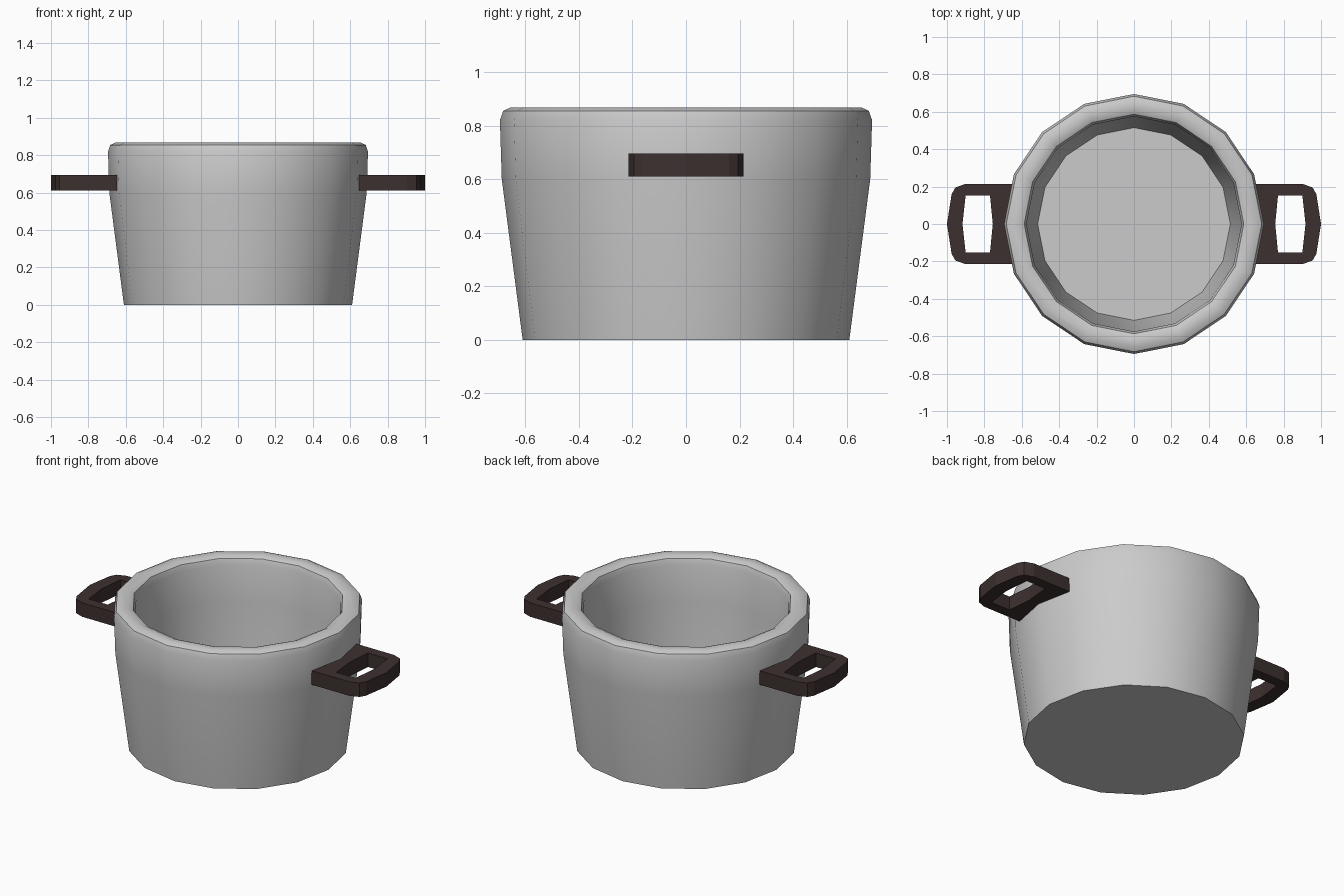
import bpy, bmesh, math

if "Cube" in bpy.data.objects:
    bpy.data.objects.remove(bpy.data.objects["Cube"])


def link_mesh(name, bm):
    bmesh.ops.remove_doubles(bm, verts=bm.verts, dist=0.0005)
    bmesh.ops.recalc_face_normals(bm, faces=bm.faces)
    mesh = bpy.data.meshes.new(name)
    bm.to_mesh(mesh)
    bm.free()
    obj = bpy.data.objects.new(name, mesh)
    bpy.context.collection.objects.link(obj)
    return obj


# Pot: 16-sided lathe, from outer base over the rounded rim to the inner floor
profile = [(0.61, 0), (0.688, 0.6), (0.695, 0.82), (0.683, 0.855), (0.657, 0.867),
           (0.613, 0.867), (0.587, 0.855), (0.575, 0.82), (0.572, 0.6), (0.515, 0.1)]
SIDES = 16
bm = bmesh.new()
rings = []
for r, z in profile:
    rings.append([bm.verts.new((r * math.cos(2 * math.pi * i / SIDES),
                                r * math.sin(2 * math.pi * i / SIDES), z))
                  for i in range(SIDES)])
for a, b in zip(rings, rings[1:]):
    for i in range(SIDES):
        j = (i + 1) % SIDES
        bm.faces.new((a[i], a[j], b[j], b[i]))
bm.faces.new(rings[0])
bm.faces.new(rings[-1])
pot = link_mesh("pot", bm)
bpy.context.view_layer.objects.active = pot
pot.select_set(True)
bpy.ops.object.shade_smooth_by_angle(angle=math.radians(40))

# Handles: flat loop outline with a hole, extruded, mirrored to the other side
outer = [(0.63, 0.215), (0.90, 0.215), (0.955, 0.195), (0.975, 0.16), (1.0, 0)]
inner = [(0.755, 0), (0.77, 0.153), (0.90, 0.153), (0.917, 0)]
curve = bpy.data.curves.new("handle_outline", 'CURVE')
curve.dimensions = '2D'
curve.fill_mode = 'BOTH'
curve.extrude = 0.0425
for half in (outer, inner):
    points = half + [(x, -y) for x, y in reversed(half) if y > 0]
    spline = curve.splines.new('POLY')
    spline.points.add(len(points) - 1)
    for p, (x, y) in zip(spline.points, points):
        p.co = (x, y, 0, 1)
    spline.use_cyclic_u = True
outline = bpy.data.objects.new("handle_outline", curve)
bpy.context.collection.objects.link(outline)
bpy.context.view_layer.update()
bm = bmesh.new()
bm.from_mesh(bpy.data.meshes.new_from_object(
    outline.evaluated_get(bpy.context.evaluated_depsgraph_get())))
bpy.data.objects.remove(outline)
for face in bm.faces:
    face.smooth = False
handles = link_mesh("handles", bm)
handles.location.z = 0.653
mirror = handles.modifiers.new("mirror", 'MIRROR')
mirror.use_axis[0] = True
mirror.use_mirror_merge = False

dark = bpy.data.materials.new("dark_brown")
dark.diffuse_color = (0.045, 0.03, 0.028, 1)
dark.use_nodes = True
dark.node_tree.nodes["Principled BSDF"].inputs["Base Color"].default_value = dark.diffuse_color
handles.data.materials.clear()
handles.data.materials.append(dark)
